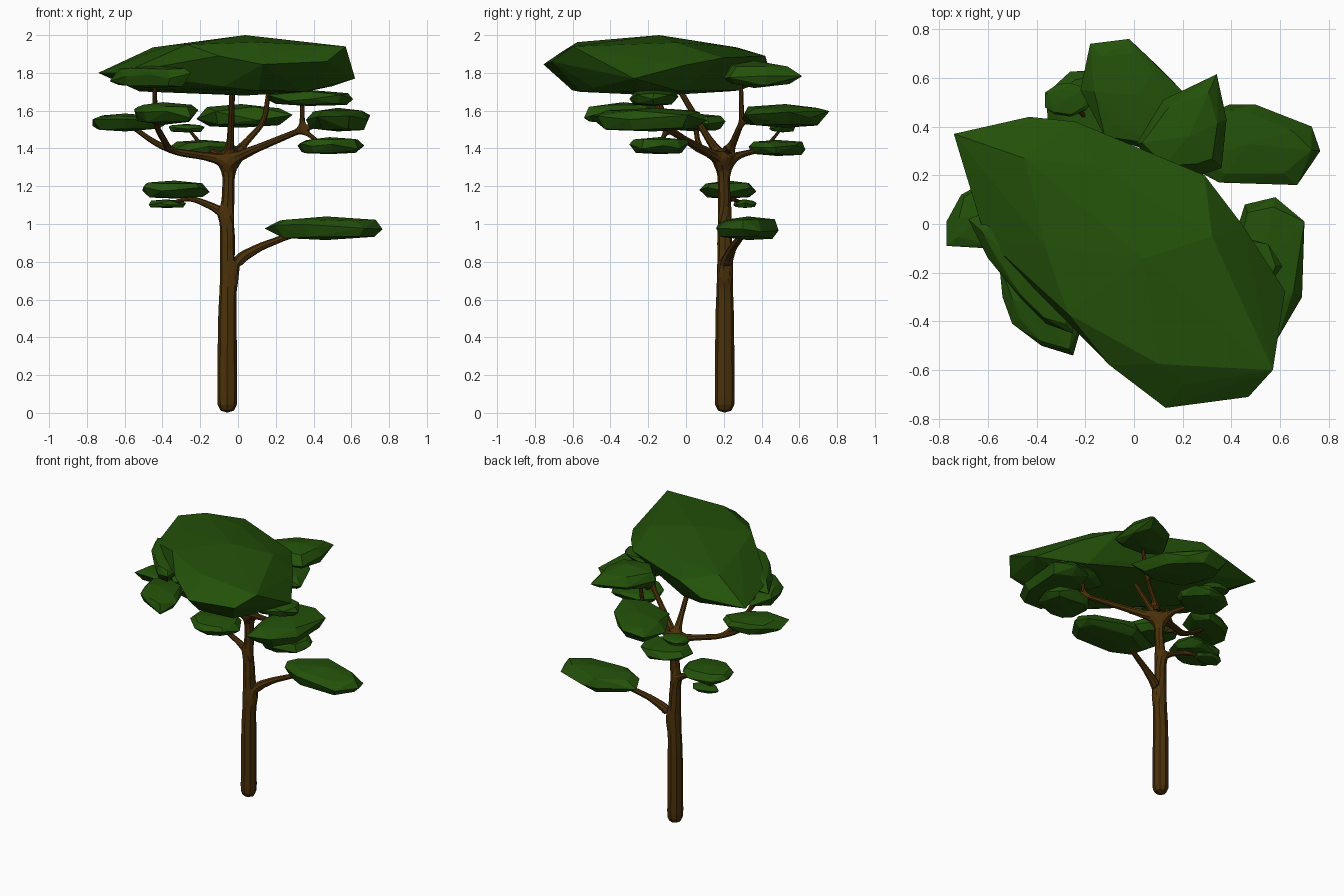
import bpy, bmesh, math, random
from mathutils import Vector

if "Cube" in bpy.data.objects:
    bpy.data.objects.remove(bpy.data.objects["Cube"])

random.seed(4)


def material(name, rgb):
    m = bpy.data.materials.new(name)
    m.diffuse_color = (*rgb, 1)
    m.use_nodes = True
    m.node_tree.nodes["Principled BSDF"].inputs["Base Color"].default_value = m.diffuse_color
    return m


LEAF = material("leaf_green", (0.017, 0.083, 0.003))
BARK = material("bark_brown", (0.07, 0.031, 0.003))


def add_object(name, mesh, mat):
    ob = bpy.data.objects.new(name, mesh)
    mesh.materials.append(mat)
    bpy.context.collection.objects.link(ob)
    return ob


def ellipse(x0, x1, y0, y1, n=9):
    """Slightly irregular oval outline filling the given box."""
    cx, cy, rx, ry = (x0 + x1) / 2, (y0 + y1) / 2, (x1 - x0) / 2, (y1 - y0) / 2
    pts = []
    for i in range(n):
        a = math.tau * i / n + random.uniform(-0.15, 0.15)
        pts.append((cx + rx * math.cos(a), cy + ry * math.sin(a)))
    return pts


def foliage(name, outline, z0, z1, top=0.8, bottom=0.8, extra=()):
    """Faceted flat clump: rim outline, smaller rings above and below, hulled."""
    h = z1 - z0
    c = sum((Vector(p[:2]) for p in outline), Vector((0, 0))) / len(outline)
    bm = bmesh.new()
    for p in outline:
        v = Vector(p[:2])
        z = p[2] if len(p) > 2 else z0 + h * random.uniform(0.3, 0.7)
        bm.verts.new((*v, z))
        for scale, level in ((top, 0.84), (bottom, 0.11)):
            s = scale + random.uniform(-0.1, 0.1)
            bm.verts.new((*c.lerp(v, s), z0 + h * (level + random.uniform(-0.06, 0.06))))
    for p in extra:
        bm.verts.new(p)
    bm.verts.new((*c, z1))
    bm.verts.new((*c, z0))
    res = bmesh.ops.convex_hull(bm, input=bm.verts)
    loose = list({g for g in res["geom_interior"] + res["geom_unused"]
                  if isinstance(g, bmesh.types.BMVert) and g.is_valid and not g.link_faces})
    bmesh.ops.delete(bm, geom=loose, context='VERTS')
    bmesh.ops.recalc_face_normals(bm, faces=bm.faces)
    me = bpy.data.meshes.new(name)
    bm.to_mesh(me)
    bm.free()
    return add_object(name, me, LEAF)


# Main canopy, rim heights vary; extra points raise its back left and front left shoulders
foliage("main_canopy", [
    (-.74, .37, 1.80), (-.43, .44, 1.82), (-.24, .42, 1.89), (.29, .2, 1.88),
    (.45, -.01, 1.84), (.62, -.275, 1.77), (.57, -.6, 1.94), (.47, -.71, 1.86),
    (.13, -.755, 1.845), (-.1, -.58, 1.89), (-.61, -.06, 1.80)], 1.68, 2.0, 0.62, 0.74,
    [(-.45, .27, 1.935), (-.27, -.37, 1.95), (.2, -.66, 1.91)])

# Clumps whose outline shows from above
foliage("back_clump", [(-.22, .55), (-.18, .74), (-.02, .76), (.09, .656), (.2, .545),
                       (.29, .31), (.1, .29), (-.12, .36)], 1.51, 1.635)
foliage("upper_back_clump", [(.01, .33), (.12, .51), (.34, .615), (.38, .43), (.36, .23),
                             (.27, .2), (.1, .21)], 1.72, 1.865)
foliage("low_right_clump", [(.14, .37), (.39, .49), (.5, .49), (.73, .4), (.765, .3),
                            (.67, .16), (.35, .17), (.2, .25)], .915, 1.04)
foliage("front_left_clump", [(-.55, -.2), (-.54, -.3), (-.5, -.41), (-.38, -.5), (-.25, -.54),
                             (-.21, -.4), (-.3, -.2), (-.45, -.1)], 1.525, 1.645)
foliage("right_clump", [(.43, 0), (.455, .08), (.58, .11), (.7, .01), (.69, -.3),
                        (.59, -.47), (.42, -.51), (.36, -.28)], 1.49, 1.615)
foliage("upper_left_clump", [(-.68, .02), (-.6, -.14), (-.47, -.3), (-.36, -.41), (-.25, -.45),
                             (-.27, -.25), (-.4, -.05), (-.58, .06)], 1.72, 1.84)
foliage("left_clump", [(-.77, -.09), (-.77, .01), (-.71, .12), (-.62, .17), (-.48, .21),
                       (-.38, .12), (-.45, -.04), (-.6, -.1)], 1.49, 1.585)

# Smaller oval clumps
for name, box, z0, z1 in (
        ("back_left_clump", (-.37, .0, .33, .64), 1.36, 1.445),
        ("back_left_tuft", (-.375, -.175, .44, .58), 1.485, 1.53),
        ("lower_right_clump", (.305, .67, -.3, .02), 1.37, 1.46),
        ("upper_right_clump", (.15, .61, -.3, -.04), 1.625, 1.71),
        ("low_left_clump", (-.515, -.15, .07, .38), 1.135, 1.23),
        ("low_left_tuft", (-.475, -.275, .25, .375), 1.085, 1.13)):
    foliage(name, ellipse(*box), z0, z1)

# Trunk and branches as one skinned skeleton: each path starts at a known joint
verts, radii, edges = [], [], []


def path(start, *points):
    prev = start
    for x, y, z, r in points:
        verts.append((x, y, z))
        radii.append(r)
        if prev is not None:
            edges.append((prev, len(verts) - 1))
        prev = len(verts) - 1
    return prev


low = path(None, (-.057, .205, -.006, .048), (-.057, .205, .35, .046), (-.055, .205, .74, .042))
mid = path(low, (-.055, .205, 1.04, .034), )
fork = path(mid, (-.05, .2, 1.22, .028), (-.05, .2, 1.335, .034))

path(low, (.02, .225, .825, .027), (.12, .25, .88, .019), (.25, .29, .93, .015), (.36, .32, .96, .013))
twig = path(mid, (-.13, .215, 1.09, .018), (-.25, .23, 1.14, .013))
path(twig, (-.33, .23, 1.18, .011))
path(twig, (-.36, .3, 1.11, .007))

path(fork, (-.04, .12, 1.45, .017), (-.03, -.04, 1.72, .013))            # leader
right = path(fork, (.1, .08, 1.4, .019), (.34, -.1, 1.5, .014))          # right limb
path(right, (.34, -.14, 1.66, .009))
path(right, (.44, -.13, 1.53, .011))
path(right, (.42, -.13, 1.44, .009))
left = path(fork, (-.18, .16, 1.36, .019), (-.36, .08, 1.385, .017))     # left limb
path(left, (-.47, .06, 1.45, .013), (-.58, .05, 1.53, .011))
side = path(left, (-.44, -.12, 1.53, .013))
path(side, (-.44, -.2, 1.76, .01))
path(side, (-.42, -.27, 1.57, .01))
rear = path(fork, (.04, .25, 1.43, .017), (.14, .295, 1.54, .013))       # rear limb
path(rear, (.17, .29, 1.76, .01))
path(rear, (.1, .4, 1.57, .01))
back = path(fork, (-.1, .3, 1.37, .015), (-.18, .42, 1.4, .011))         # back left limb
path(back, (-.26, .5, 1.5, .006))

me = bpy.data.meshes.new("trunk_and_branches")
me.from_pydata(verts, edges, [])
tree = add_object("trunk_and_branches", me, BARK)
skin = tree.modifiers.new("skin", 'SKIN')
skin.branch_smoothing = 0.4
bpy.context.view_layer.objects.active = tree
tree.select_set(True)
if not me.skin_vertices:
    bpy.ops.mesh.customdata_skin_add()
for i, r in enumerate(radii):
    data = me.skin_vertices[0].data[i]
    data.radius = (r * 1.2, r * 1.2)
    data.use_root = (i == 0)
sub = tree.modifiers.new("round", 'SUBSURF')
sub.levels = sub.render_levels = 1
